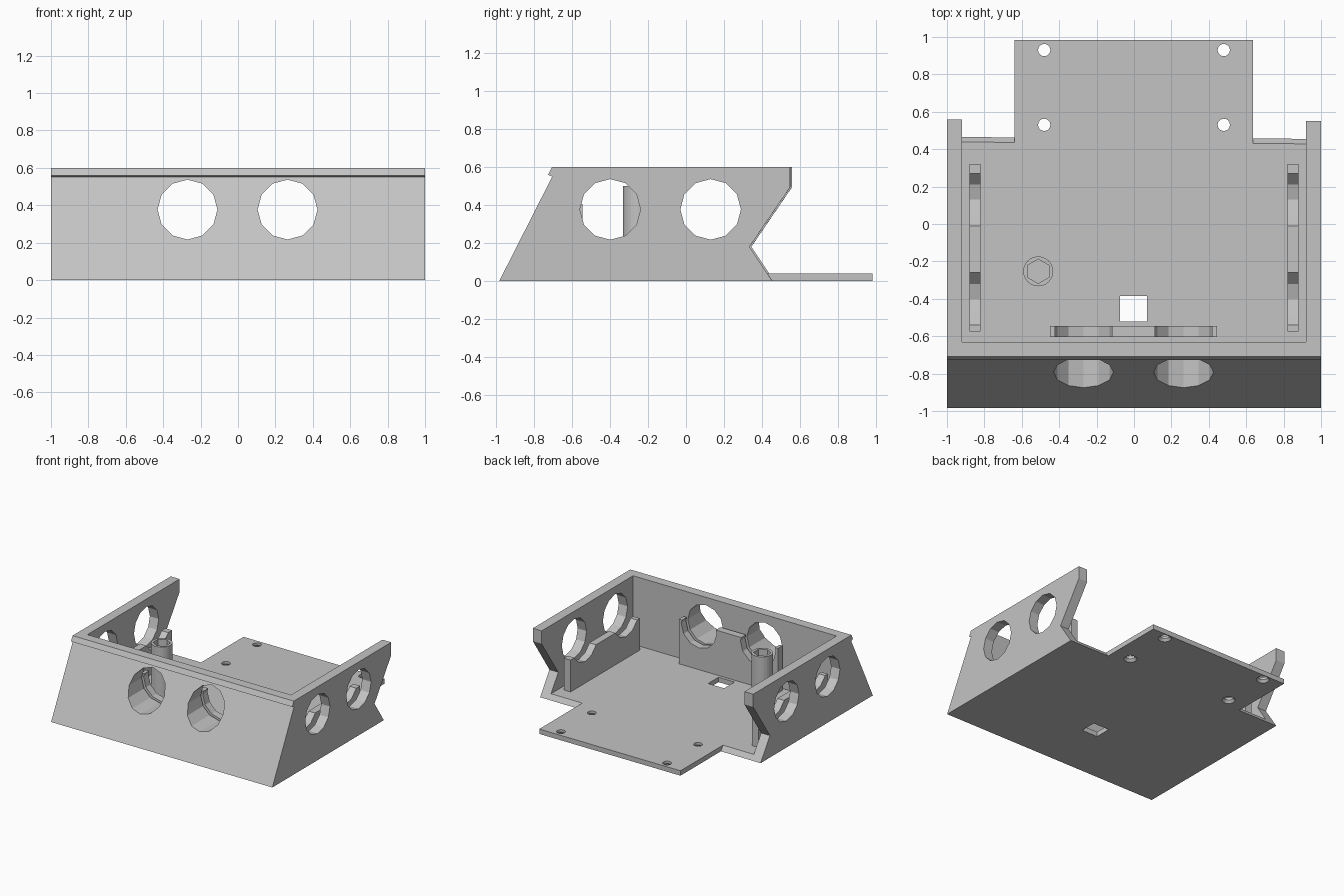
import bpy, bmesh
from math import pi
from mathutils import Matrix, Vector

old = bpy.data.objects.get("Cube")
if old:
    bpy.data.objects.remove(old, do_unlink=True)

grey = bpy.data.materials.new("light_grey")
grey.use_nodes = True
COLOUR = (0.55, 0.55, 0.55, 1)
grey.diffuse_color = COLOUR
grey.node_tree.nodes["Principled BSDF"].inputs["Base Color"].default_value = COLOUR


def finish(name, bm):
    bmesh.ops.recalc_face_normals(bm, faces=bm.faces)
    mesh = bpy.data.meshes.new(name)
    bm.to_mesh(mesh)
    bm.free()
    mesh.materials.append(grey)
    obj = bpy.data.objects.new(name, mesh)
    bpy.context.scene.collection.objects.link(obj)
    return obj


def box(name, x, y, z):
    bm = bmesh.new()
    size = Vector((x[1] - x[0], y[1] - y[0], z[1] - z[0]))
    mid = Vector((sum(x), sum(y), sum(z))) / 2
    bmesh.ops.create_cube(bm, size=1, matrix=Matrix.Translation(mid) @ Matrix.Diagonal(size).to_4x4())
    return finish(name, bm)


def rod(name, centre, radius, length, sides, axis="Z", top_radius=None):
    bm = bmesh.new()
    turn = {"X": Matrix.Rotation(pi / 2, 4, "Y"), "Y": Matrix.Rotation(pi / 2, 4, "X"), "Z": Matrix()}[axis]
    bmesh.ops.create_cone(bm, cap_ends=True, segments=sides, radius1=radius,
                          radius2=top_radius or radius, depth=length,
                          matrix=Matrix.Translation(centre) @ turn)
    return finish(name, bm)


def combine(obj, tool, operation="DIFFERENCE"):
    """Apply a boolean and discard the tool."""
    mod = obj.modifiers.new("cut", "BOOLEAN")
    mod.operation, mod.object, mod.solver = operation, tool, "EXACT"
    bpy.context.view_layer.update()
    deps = bpy.context.evaluated_depsgraph_get()
    mesh = bpy.data.meshes.new_from_object(obj.evaluated_get(deps))
    obj.modifiers.clear()
    obj.data = mesh
    bpy.data.objects.remove(tool, do_unlink=True)


# Housing: side profile (y, z) swept across the width, back edge slightly skewed
profile = [(-0.985, 0), (-0.706, 0.55), (-0.728, 0.56), (-0.708, 0.6),
           (0.555, 0.6), (0.555, 0.495), (0.34, 0.18), (0.46, 0)]
bm = bmesh.new()
ends = [[bm.verts.new((x, y - (0.005 * x if y > 0 else 0), z)) for y, z in profile] for x in (-1, 1)]
for ring in ends:
    bm.faces.new(ring)
for i in range(len(profile)):
    j = (i + 1) % len(profile)
    bm.faces.new((ends[0][i], ends[0][j], ends[1][j], ends[1][i]))
housing = finish("housing", bm)
combine(housing, box("cavity", (-0.92, 0.92), (-0.63, 1.5), (0.04, 1)))
combine(housing, box("rear_plate", (-0.64, 0.637), (0.2, 0.985), (0, 0.04)), "UNION")

# Sensor brackets standing just inside the walls
front_bracket = box("front_bracket", (-0.45, 0.445), (-0.605, -0.545), (0.03, 0.405))
side_brackets = {}
for side, name in ((1, "left_bracket"), (-1, "right_bracket")):
    side_brackets[side] = box(name, sorted((side * 0.82, side * 0.88)), (-0.575, 0.32), (0.03, 0.3))

# Round openings through walls and brackets
HOLE_Z, HOLE_R = 0.377, 0.16
for x in (-0.27, 0.265):
    for part in (housing, front_bracket):
        combine(part, rod("drill", (x, -0.85, HOLE_Z), HOLE_R, 0.7, 12, "Y"))
for side, bracket in side_brackets.items():
    for y in (-0.4, 0.13):
        for part in (housing, bracket):
            combine(part, rod("drill", (side * 0.95, y, HOLE_Z), HOLE_R, 0.34, 12, "X"))

# Countersunk screw holes and cable slot in the floor
for x in (-0.48, 0.48):
    for y in (0.53, 0.93):
        combine(housing, rod("drill", (x, y, 0.02), 0.033, 0.2, 16))
        combine(housing, rod("sink", (x, y, 0.005), 0.058, 0.03, 16, top_radius=0.033))
combine(housing, box("slot", (-0.075, 0.07), (-0.52, -0.385), (-0.1, 0.1)))

# Post with a hexagonal socket
post = rod("post", (-0.512, -0.253, 0.265), 0.08, 0.47, 24)
combine(post, rod("socket", (-0.512, -0.253, 0.45), 0.065, 0.3, 6))
